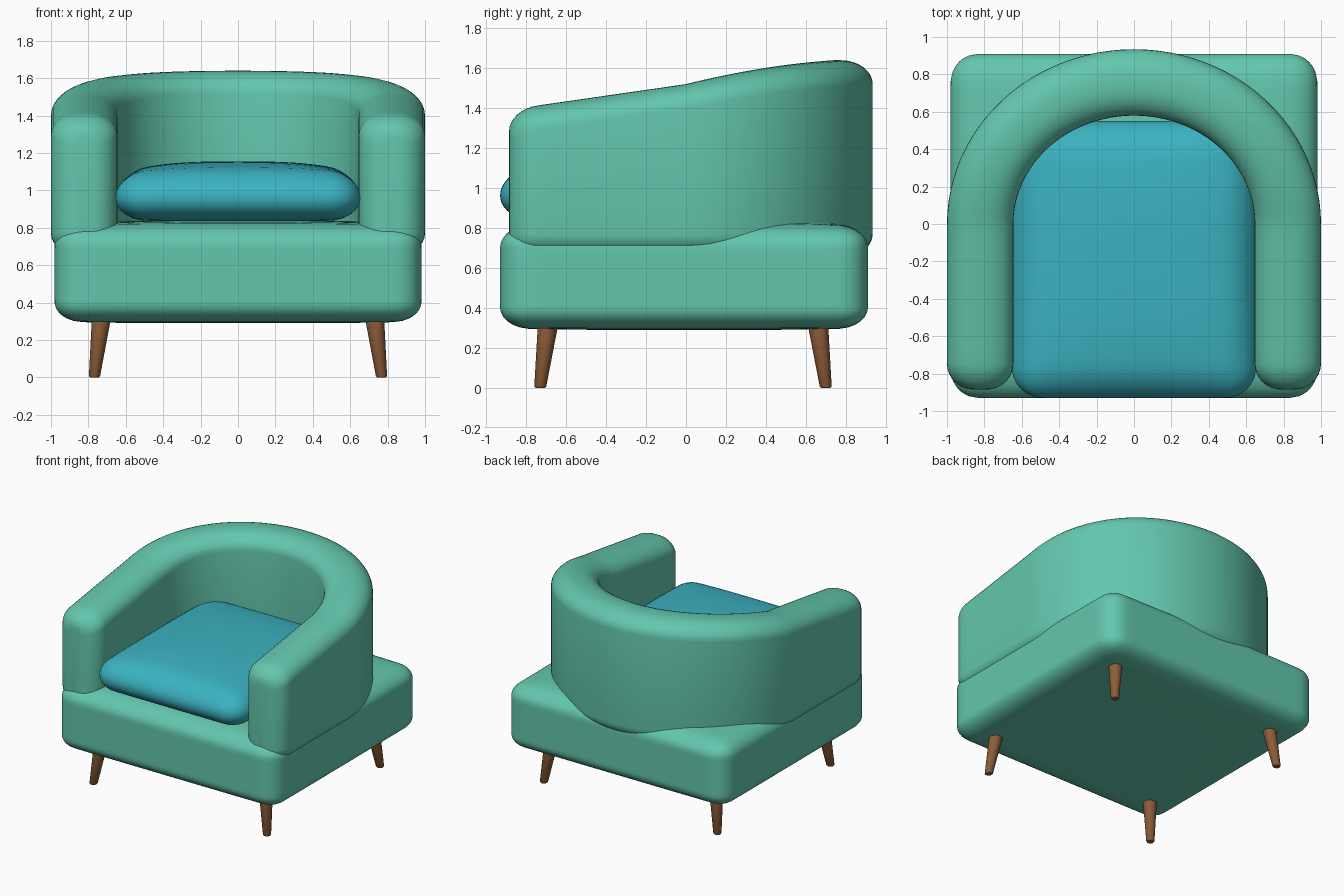
import bpy, bmesh, math
from mathutils import Vector

if "Cube" in bpy.data.objects:
    bpy.data.objects.remove(bpy.data.objects["Cube"])


def material(name, rgb):
    m = bpy.data.materials.new(name)
    m.diffuse_color = (*rgb, 1)
    m.use_nodes = True
    m.node_tree.nodes["Principled BSDF"].inputs["Base Color"].default_value = m.diffuse_color
    return m


GREEN = material("green fabric", (0.125, 0.57, 0.42))
TEAL = material("teal fabric", (0.043, 0.445, 0.53))
WOOD = material("brown wood", (0.27, 0.11, 0.04))


def finish(name, bm, mat, angle=60):
    bmesh.ops.recalc_face_normals(bm, faces=bm.faces)
    me = bpy.data.meshes.new(name)
    bm.to_mesh(me)
    bm.free()
    me.materials.append(mat)
    ob = bpy.data.objects.new(name, me)
    bpy.context.collection.objects.link(ob)
    bpy.context.view_layer.objects.active = ob
    ob.select_set(True)
    bpy.ops.object.shade_smooth_by_angle(angle=math.radians(angle))
    ob.select_set(False)
    return ob


def pillow(name, lo, hi, rad, crown_top, crown_bottom, mat, power=2):
    """Rounded box with crowned top and bottom."""
    bm = bmesh.new()
    bmesh.ops.create_cube(bm, size=2)
    bmesh.ops.subdivide_edges(bm, edges=bm.edges[:], cuts=27, use_grid_fill=True)
    lo, hi = Vector(lo), Vector(hi)
    mid, half = (lo + hi) / 2, (hi - lo) / 2
    for v in bm.verts:
        p = [math.sin(c * math.pi / 2) * h for c, h in zip(v.co, half)]
        inner = [max(r - h, min(h - r, c)) for c, h, r in zip(p, half, rad)]
        off = Vector([(c - i) / r for c, i, r in zip(p, inner, rad)]).normalized()
        q = Vector([i + o * r for i, o, r in zip(inner, off, rad)])
        dome = (1 - min(1, abs(q.x / half.x)) ** power) * (1 - min(1, abs(q.y / half.y)) ** power)
        q.z += dome * (crown_top if q.z > 0 else -crown_bottom) * abs(q.z) / half.z
        v.co = q + mid
    return finish(name, bm, mat)


# seat base and cushion
pillow("seat_base", (-0.98, -0.93, 0.30), (0.98, 0.91, 0.805), (0.15, 0.15, 0.10), 0.035, 0.01, GREEN, 4)
pillow("seat_cushion", (-0.655, -0.93, 0.84), (0.655, 0.55, 1.085), (0.17, 0.17, 0.12), 0.07, 0.005, TEAL, 3)


# wrap-around back and arms: rounded section swept along a U path
def crest(y):
    return 1.52 + (0.245 * y - 0.115 * y * y if y > 0 else 0.144 * y)


END, R, W = -0.885, 0.14, 0.1775
arm = []  # (y, inset) from the rounded tip to the start of the curve
for i in range(9):
    a = i / 8 * math.pi / 2
    arm.append((END + R * (1 - math.sin(a)), R * (1 - math.cos(a))))
arm = arm[::-1] + [(END + R + (-END - R) * k / 8, 0) for k in range(1, 8)]
stations = [(0.8225, y, 1, 0, ins) for y, ins in arm]
for i in range(49):
    a = math.pi * i / 48
    stations.append((0.8225 * math.cos(a), 0.757 * math.sin(a), math.cos(a), math.sin(a), 0))
stations += [(-0.8225, y, -1, 0, ins) for y, ins in arm[::-1]]

bm = bmesh.new()
rings = []
for x, y, nx, ny, ins in stations:
    w = W - ins
    top, bottom = crest(y) - ins * 0.75, 0.65 + ins * 0.5
    rx, rz = w * 0.9, 0.12 * (w / W) ** 0.5
    ring = []
    for sx, sz, a0 in ((1, 1, 0), (-1, 1, 90), (-1, -1, 180), (1, -1, 270)):
        for k in range(9):
            a = math.radians(a0 + 90 * k / 8)
            o = sx * (w - rx) + rx * math.cos(a)
            z = (top - rz if sz > 0 else bottom + rz) + rz * math.sin(a)
            ring.append(bm.verts.new((x + nx * o, y + ny * o, z)))
    rings.append(ring)
for r0, r1 in zip(rings, rings[1:]):
    for k in range(len(r0)):
        j = (k + 1) % len(r0)
        bm.faces.new((r0[k], r0[j], r1[j], r1[k]))
bm.faces.new(rings[0])
bm.faces.new(rings[-1])
finish("back_and_arms", bm, GREEN)

# splayed tapered legs
for sx, side in ((-1, "left"), (1, "right")):
    for sy, end in ((-1, "front"), (1, "back")):
        foot = Vector((sx * 0.768, -0.015 + sy * 0.715, 0.0))
        head = Vector((sx * 0.725, -0.015 + sy * 0.67, 0.36))
        bm = bmesh.new()
        loops = []
        for t, r in ((0, 0.024), (0.02, 0.03), (1, 0.054)):
            c = foot.lerp(head, t)
            loops.append([bm.verts.new((c.x + r * math.cos(k * math.pi / 12),
                                        c.y + r * math.sin(k * math.pi / 12), c.z)) for k in range(24)])
        for l0, l1 in zip(loops, loops[1:]):
            for k in range(24):
                bm.faces.new((l0[k], l0[k - 1], l1[k - 1], l1[k]))
        bm.faces.new(loops[0])
        bm.faces.new(loops[-1])
        finish(f"{end}_{side}_leg", bm, WOOD, 40)
